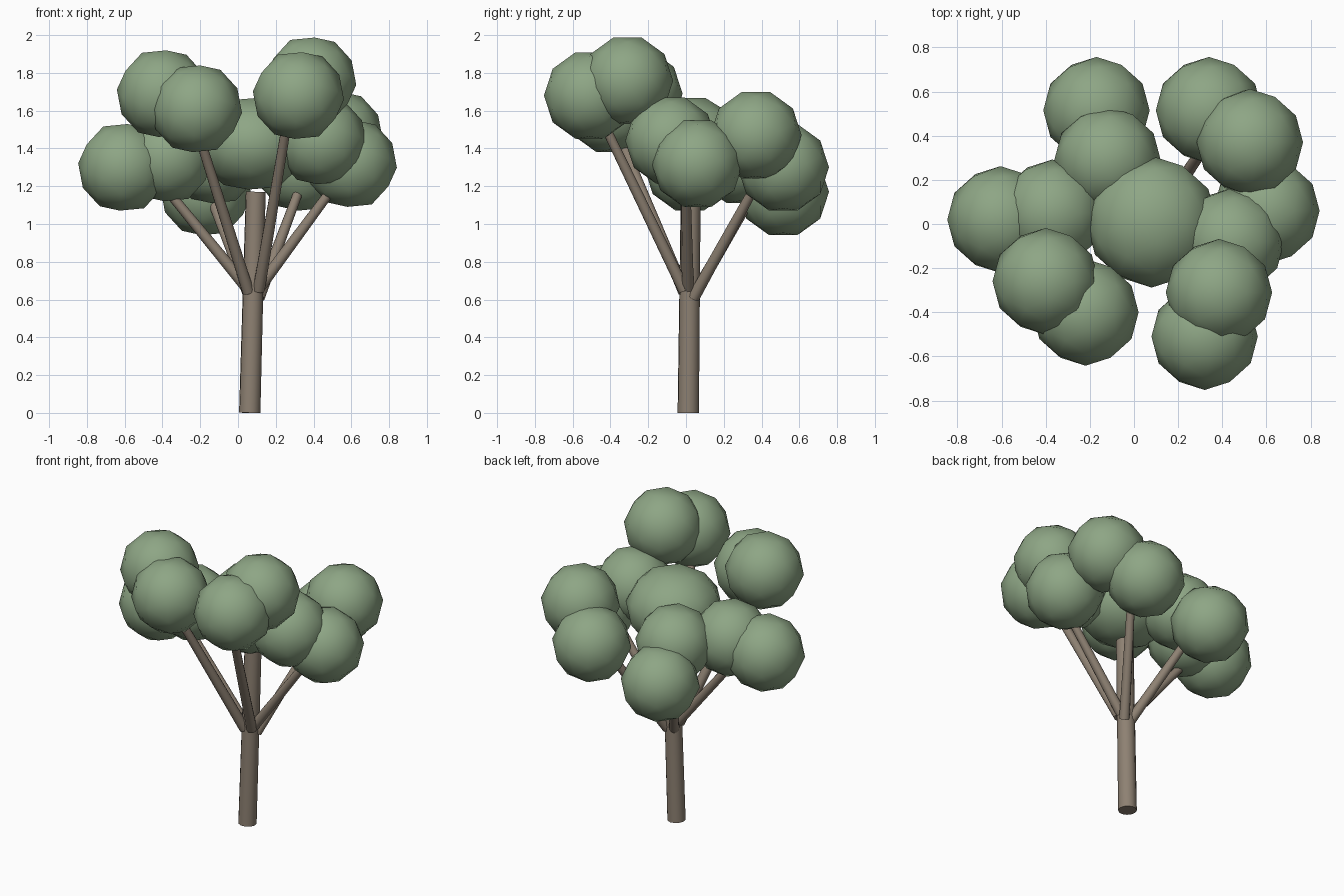
import bpy
import math
from mathutils import Vector

cube = bpy.data.objects.get("Cube")
if cube:
    bpy.data.objects.remove(cube, do_unlink=True)


def make_material(name, colour):
    mat = bpy.data.materials.new(name)
    mat.use_nodes = True
    mat.diffuse_color = (*colour, 1)
    mat.node_tree.nodes["Principled BSDF"].inputs["Base Color"].default_value = (*colour, 1)
    return mat


leaf_green = make_material("leaf_green", (0.27, 0.38, 0.235))
bark_brown = make_material("bark_brown", (0.27, 0.22, 0.17))


def leaf_ball(name, centre, radius=0.242, squash=1.0):
    # The tilt puts an edge midpoint on each axis
    bpy.ops.mesh.primitive_ico_sphere_add(subdivisions=2, radius=radius,
                                          rotation=(0, math.atan(2) / 2, 0))
    bpy.ops.object.transform_apply(location=False, rotation=True, scale=False)
    obj = bpy.context.object
    obj.name = name
    obj.location = centre
    obj.scale.z = squash
    obj.data.materials.append(leaf_green)
    bpy.ops.object.shade_smooth()


def limb(name, start, end, r_start, r_end):
    # Tapered round limb between two points
    start, end = Vector(start), Vector(end)
    axis = end - start
    bpy.ops.mesh.primitive_cone_add(vertices=12, radius1=r_start, radius2=r_end,
                                    depth=axis.length, location=(start + end) / 2,
                                    rotation=axis.to_track_quat('Z', 'Y').to_euler())
    obj = bpy.context.object
    obj.name = name
    obj.data.materials.append(bark_brown)
    bpy.ops.object.shade_smooth_by_angle(angle=math.radians(40))


# Trunk
limb("trunk", (0.062, 0.012, 0), (0.094, 0.025, 1.17), 0.057, 0.053)

# Branches
branches = {
    "left_front": ((0.11, -0.01, 0.65), (0.26, -0.44, 1.54)),
    "left": ((0.11, 0.01, 0.66), (0.48, 0.0, 1.16)),
    "left_back": ((0.11, 0.04, 0.61), (0.32, 0.35, 1.17)),
    "right_front": ((0.055, -0.01, 0.64), (-0.21, -0.36, 1.48)),
    "right": ((0.05, 0.01, 0.66), (-0.36, 0.02, 1.16)),
    "right_back": ((0.06, 0.04, 0.62), (-0.14, 0.34, 1.13)),
}
for side, (start, end) in branches.items():
    limb(side + "_branch", start, end, 0.032, 0.025)

# Crown centre
leaf_ball("centre_foliage", (0.08, 0.01, 1.425), 0.298, 0.86)

# Pairs of leaf balls, one pair per branch
pairs = {
    "left_front": ((0.385, -0.31, 1.758), (0.32, -0.51, 1.68)),
    "left": ((0.44, -0.08, 1.44), (0.60, 0.06, 1.32)),
    "left_back": ((0.525, 0.37, 1.47), (0.34, 0.515, 1.30)),
    "right_front": ((-0.40, -0.26, 1.69), (-0.22, -0.40, 1.61)),
    "right": ((-0.37, 0.05, 1.35), (-0.605, 0.02, 1.30)),
    "right_back": ((-0.12, 0.29, 1.34), (-0.17, 0.515, 1.17)),
}
for side, (inner, outer) in pairs.items():
    leaf_ball(side + "_foliage_inner", inner)
    leaf_ball(side + "_foliage_outer", outer)
